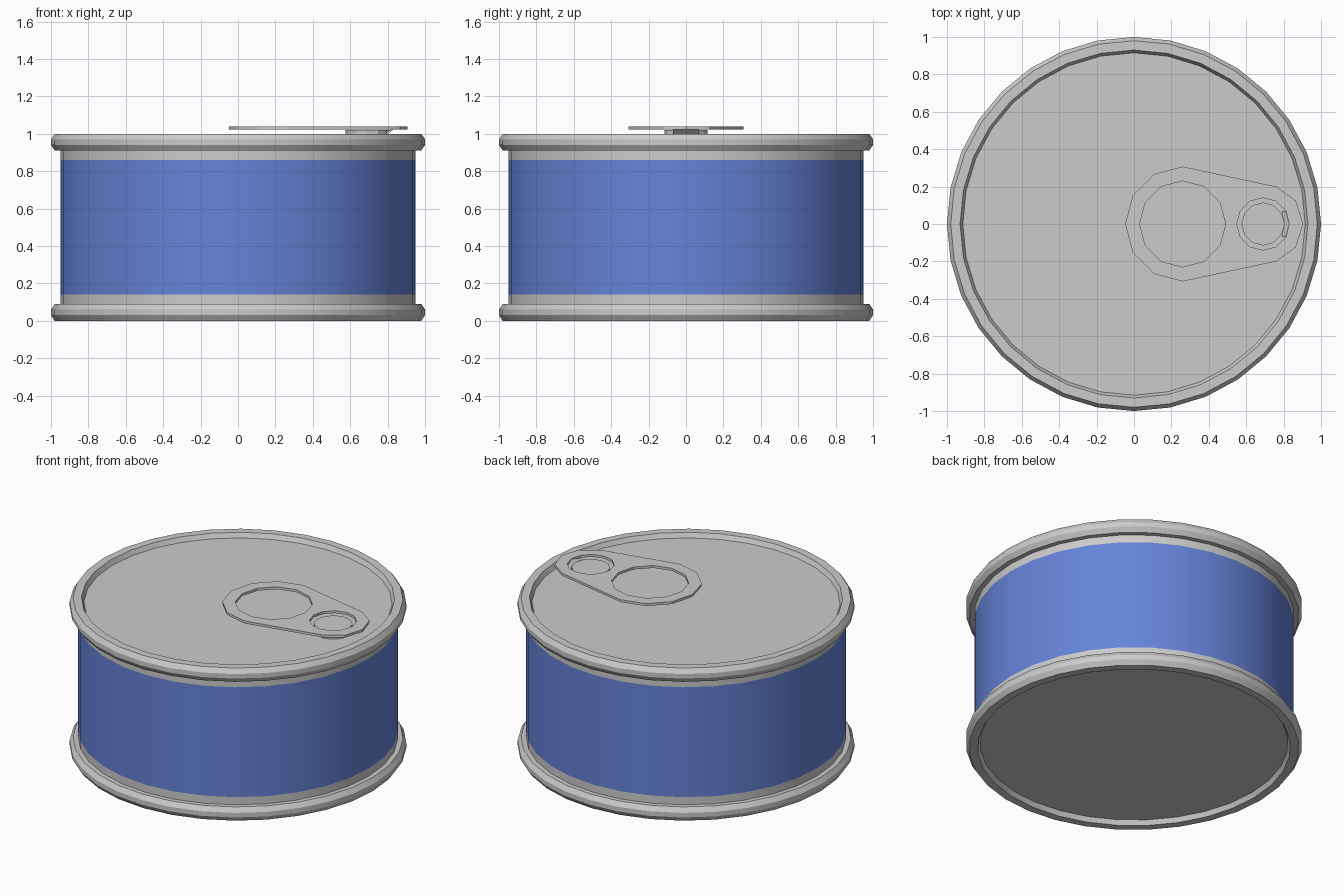
import bpy, bmesh, math

if "Cube" in bpy.data.objects:
    bpy.data.objects.remove(bpy.data.objects["Cube"])

SIDES = 32


def finish(name, bm, mat=None):
    mesh = bpy.data.meshes.new(name)
    bmesh.ops.recalc_face_normals(bm, faces=bm.faces)
    bm.to_mesh(mesh)
    bm.free()
    ob = bpy.data.objects.new(name, mesh)
    bpy.context.collection.objects.link(ob)
    if mat:
        mesh.materials.append(mat)
    bpy.ops.object.select_all(action='DESELECT')
    ob.select_set(True)
    bpy.context.view_layer.objects.active = ob
    bpy.ops.object.shade_smooth_by_angle(angle=math.radians(25))
    return ob


def ring(r, n, cx=0.0):
    return [(cx + r * math.cos(2 * math.pi * i / n),
             r * math.sin(2 * math.pi * i / n)) for i in range(n)]


def lathe(name, profile, n=SIDES, cx=0.0, cap=False, mat=None):
    """Turn an (r, z) profile round a vertical axis; cap fills the last ring."""
    bm = bmesh.new()
    rows = [[bm.verts.new((x, y, z)) for x, y in ring(r, n, cx)] for r, z in profile]
    for a, b in zip(rows, rows[1:]):
        for i in range(n):
            j = (i + 1) % n
            bm.faces.new((a[i], a[j], b[j], b[i]))
    if cap:
        bm.faces.new(rows[-1])
    ob = finish(name, bm, mat)
    return ob


blue = bpy.data.materials.new("label_blue")
blue.diffuse_color = (0.13, 0.23, 0.69, 1)
blue.use_nodes = True
blue.node_tree.nodes["Principled BSDF"].inputs["Base Color"].default_value = blue.diffuse_color

# Can wall: bare metal bands above and below the paper label
lathe("lower_band", [(0.95, 0.08), (0.95, 0.14)])
lathe("label", [(0.95, 0.14), (0.95, 0.86)], mat=blue)
lathe("upper_band", [(0.95, 0.86), (0.95, 0.92)])

# Rolled rims with recessed end panels, mirrored top and bottom
rim = [(0.95, 0.91), (0.98, 0.91), (1.0, 0.94), (1.0, 0.97),
       (0.98, 1.0), (0.93, 1.0), (0.915, 0.97)]
lathe("top_rim_and_lid", rim, cap=True)
lathe("bottom_rim_and_base", [(r, 1 - z) for r, z in rim], cap=True)

# Pull tab: teardrop plate with a finger hole and a rivet hole
half = [(-0.047, 0), (-0.006, 0.154), (0.106, 0.266), (0.26, 0.307),
        (0.76, 0.2), (0.865, 0.125), (0.905, 0)]
outline = half + [(x, -y) for x, y in half[-2:0:-1]]
bm = bmesh.new()
edges = []
for loop in (outline, ring(0.23, 12, 0.26), ring(0.14, 12, 0.69)):
    vs = [bm.verts.new((x, y, 1.023)) for x, y in loop]
    edges += [bm.edges.new((vs[i - 1], vs[i])) for i in range(len(vs))]
bmesh.ops.triangle_fill(bm, edges=edges, use_beauty=True)
ext = bmesh.ops.extrude_face_region(bm, geom=bm.faces[:])
bmesh.ops.translate(bm, vec=(0, 0, 0.016),
                    verts=[g for g in ext["geom"] if isinstance(g, bmesh.types.BMVert)])
finish("pull_tab", bm)

# Rivet standing on the lid
lathe("rivet", [(0.115, 0.965), (0.115, 1.02)], n=12, cx=0.69, cap=True)

# Bent tongue joining the tab to the rivet
bm = bmesh.new()
section = [(0.83, 1.035), (0.83, 1.023), (0.80, 0.995), (0.79, 1.005)]
sides = [[bm.verts.new((x, y, z)) for x, z in section] for y in (-0.07, 0.07)]
for i in range(4):
    bm.faces.new((sides[0][i - 1], sides[0][i], sides[1][i], sides[1][i - 1]))
for s in sides:
    bm.faces.new(s)
finish("tab_tongue", bm)
